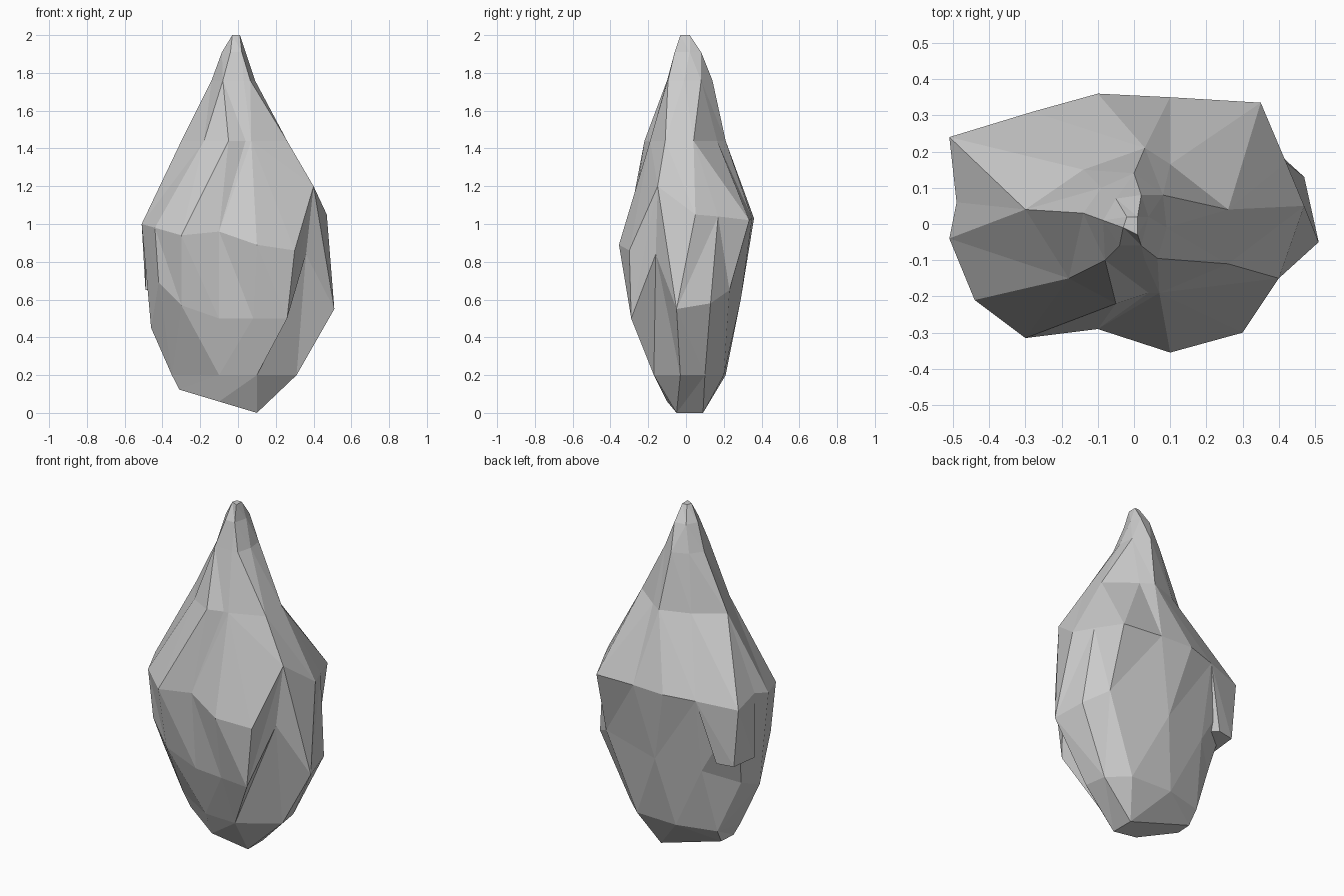
import bpy, bmesh, math
from mathutils import Vector


def flat(z, pts):
    return [(x, y, z) for x, y in pts]


def finish(bm, name):
    bmesh.ops.recalc_face_normals(bm, faces=bm.faces[:])
    me = bpy.data.meshes.new(name)
    bm.to_mesh(me)
    bm.free()
    bpy.context.collection.objects.link(bpy.data.objects.new(name, me))


def zip_rings(bm, a, b):
    # triangle strip between two rings with different point counts, matched by angle
    (va, ta), (vb, tb) = a, b
    na, nb = len(va), len(vb)
    ta, tb = ta + [ta[0] + math.tau], tb + [tb[0] + math.tau]
    i = j = 0
    while i < na or j < nb:
        p, q = va[i % na], vb[j % nb]
        if j == nb or (i < na and ta[i + 1] <= tb[j + 1]):
            i += 1
            bm.faces.new((p, va[i % na], q))
        else:
            j += 1
            bm.faces.new((p, vb[j % nb], q))


def loft(name, sections):
    bm = bmesh.new()
    rings = []
    for pts in sections:
        c = sum((Vector(p) for p in pts), Vector()) / len(pts)
        ang = lambda p: math.atan2(p[1] - c.y, p[0] - c.x)
        pts = sorted(pts, key=ang)
        rings.append(([bm.verts.new(p) for p in pts], [ang(p) for p in pts]))
    for a, b in zip(rings, rings[1:]):
        zip_rings(bm, a, b)
    bm.faces.new(rings[0][0])
    bm.faces.new(rings[-1][0])
    finish(bm, name)


def hull(name, pts):
    bm = bmesh.new()
    for p in pts:
        bm.verts.new(p)
    bmesh.ops.convex_hull(bm, input=bm.verts[:])
    finish(bm, name)


# Cross-sections from the slanted foot to the tip
base = [(x, y, (0.1 - x) * 0.3) for x, y in
        [(-0.31, 0.0), (-0.1, -0.1), (0.1, -0.05), (0.1, 0.09), (-0.3, 0.1)]]
lower = flat(0.2, [(-0.35, -0.01), (-0.1, -0.16), (0.1, -0.17), (0.31, -0.03),
                   (0.29, 0.1), (0.18, 0.2), (-0.08, 0.21), (-0.31, 0.15)])
belly = [(-0.42, -0.19, 0.69), (-0.3, -0.24, 0.57), (-0.1, -0.25, 0.5), (0.08, -0.27, 0.5),
         (0.26, -0.29, 0.5), (0.36, -0.16, 0.84), (0.51, -0.05, 0.55), (0.47, 0.13, 0.58),
         (0.36, 0.23, 0.65), (0.0, 0.29, 0.6), (-0.27, 0.24, 0.58), (-0.43, 0.1, 0.5),
         (-0.46, -0.03, 0.45)]
girdle = [(-0.51, -0.04, 1.0), (-0.44, -0.21, 0.98), (-0.3, -0.315, 0.94), (-0.1, -0.29, 0.96),
          (0.1, -0.355, 0.89), (0.3, -0.3, 0.86), (0.4, -0.15, 1.2), (0.47, 0.05, 1.05),
          (0.42, 0.17, 1.04), (0.35, 0.335, 1.02), (0.1, 0.35, 1.03), (-0.1, 0.36, 1.03),
          (-0.28, 0.31, 1.02), (-0.51, 0.24, 1.0), (-0.49, 0.06, 1.03)]
upper = flat(1.44, [(-0.3, 0.04), (-0.18, -0.15), (-0.05, -0.22), (0.04, -0.19), (0.07, -0.19),
                    (0.26, -0.11), (0.26, 0.04), (0.1, 0.165), (0.03, 0.21), (-0.14, 0.15)])
shoulder = flat(1.76, [(-0.14, 0.03), (-0.08, -0.1), (0.03, -0.1), (0.065, -0.095),
                       (0.09, -0.01), (0.08, 0.08), (0.0, 0.14), (-0.09, 0.1)])
neck = flat(1.91, [(-0.085, 0.01), (-0.04, -0.06), (0.02, -0.06), (0.04, 0.02),
                   (0.02, 0.08), (-0.05, 0.07)])
tip = flat(2.0, [(-0.03, -0.01), (0.01, -0.03), (0.01, 0.02), (-0.02, 0.02)])
loft("rock_body", [base, lower, belly, girdle, upper, shoulder, neck, tip])

# Ledge jutting out at the back left
hull("side_ledge", [(-0.51, 0.24, 1.0), (-0.49, 0.06, 1.03), (-0.48, 0.24, 0.66),
                    (-0.49, 0.06, 0.65), (-0.38, 0.26, 0.66), (-0.3, 0.1, 0.7),
                    (-0.28, 0.31, 1.02)])
